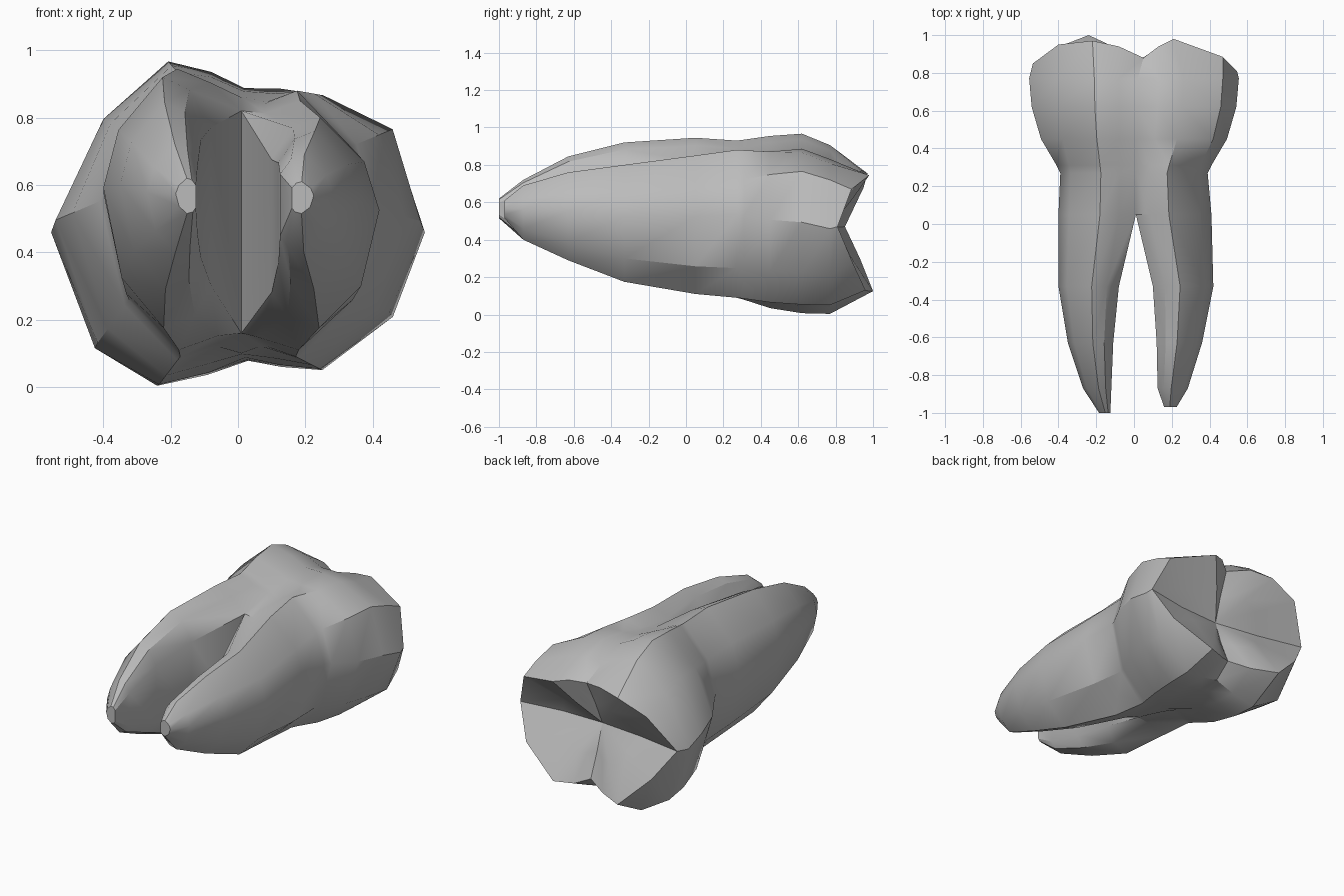
import bpy
import bmesh
import math

cube = bpy.data.objects.get("Cube")
if cube:
    bpy.data.objects.remove(cube, do_unlink=True)

enamel = bpy.data.materials.new("grey enamel")
enamel.use_nodes = True
colour = (0.5, 0.5, 0.5, 1)
enamel.diffuse_color = colour
enamel.node_tree.nodes["Principled BSDF"].inputs["Base Color"].default_value = colour

# Half outlines of the crown (x, z), from the upper groove round to the lower one
OUTLINE = {
    "right": [(.02, .89), (-.08, .94), (-.21, .97), (-.405, .80), (-.555, .49),
              (-.425, .12), (-.24, 0), (-.09, .035), (.03, .08)],
    "left": [(.02, .89), (.13, .89), (.26, .865), (.47, .77), (.555, .49),
             (.46, .22), (.25, .05), (.13, .06), (.03, .08)],
}
# Cusp rims (x, y, z)
RIM = {
    "right": [(.05, .88, .74), (-.08, .94, .77), (-.22, .97, .755), (-.40, .95, .68), (-.535, .85, .47),
              (-.42, .93, .30), (-.24, 1, .125), (-.09, .93, .13), (.03, .87, .16)],
    "left": [(.05, .88, .74), (.13, .94, .76), (.21, .98, .745), (.47, .885, .67), (.545, .81, .47),
             (.45, .89, .28), (.22, .96, .13), (.11, .92, .13), (.03, .87, .16)],
}
# Root section: across from inner to outer side, and up from bottom to top
SECTION = [(0, .80), (.2, .95), (.45, 1), (.86, .79), (1, .56),
           (.83, .20), (.44, 0), (.15, .05), (0, .17)]
# Root rows: y, inner x, outer x, bottom z, top z
ROOT = {
    "right": [(.27, 0, -.39, .09, .93), (.05, 0, -.40, .11, .945), (-.33, -.08, -.40, .175, .92),
              (-.63, -.11, -.35, .29, .845), (-.87, -.12, -.27, .40, .72), (-1, -.125, -.185, .515, .62)],
    "left": [(.27, 0, .39, .09, .88), (.05, 0, .41, .11, .85), (-.33, .10, .42, .175, .80),
             (-.63, .12, .36, .29, .76), (-.87, .125, .285, .40, .69), (-.97, .16, .225, .515, .61)],
}
# Crown wall rows: y, share of the neck shape blended into the outline
CROWN = [(.62, .08), (.45, .38), (.31, .88)]
PIT = (.03, .76, .46)

bm = bmesh.new()


def bridge(a, b, closed=False):
    n = len(a)
    for i in range(n if closed else n - 1):
        j = (i + 1) % n
        bm.faces.new((a[i], a[j], b[j], b[i]))


for side in ("right", "left"):
    # Trunk and root
    roots = []
    for k, (y, inner, outer, low, high) in enumerate(ROOT[side]):
        row = [(inner + (outer - inner) * u, y, low + (high - low) * v) for u, v in SECTION]
        if k < 2:  # both halves share the groove above the fork
            row[0] = (.01, y, .86 - .04 * k)
            row[-1] = (.01, y, .10 + .06 * k)
        roots.append(row)
    # Chewing surface: cusp ridges run down to a central pit
    rim = RIM[side]
    slope = [(PIT[0] + (x - PIT[0]) * .5, .775 + (y - .82) * .65, PIT[2] + (z - PIT[2]) * .5)
             for x, y, z in rim]
    # Crown wall, blending from the full outline to the neck
    wall = [[(x, .77, .45 + (z - .48) * .93) for x, z in OUTLINE[side]]]
    for y, t in CROWN:
        wall.append([(x + (neck[0] - x) * t, y, z + (neck[2] - z) * t)
                     for (x, z), neck in zip(OUTLINE[side], roots[0])])

    rows = [slope, rim] + wall + roots
    rings = [[bm.verts.new(p) for p in row] for row in rows]
    fork = len(rows) - 5
    for k in range(len(rings) - 1):
        bridge(rings[k], rings[k + 1], closed=k >= fork)
    bm.faces.new(rings[-1])
    pit = bm.verts.new(PIT)
    for a, b in zip(rings[0], rings[0][1:]):
        bm.faces.new((pit, a, b))

# Join the two halves
bmesh.ops.remove_doubles(bm, verts=bm.verts, dist=.0005)
bmesh.ops.recalc_face_normals(bm, faces=bm.faces)
mesh = bpy.data.meshes.new("tooth")
bm.to_mesh(mesh)
bm.free()
mesh.materials.append(enamel)
tooth = bpy.data.objects.new("tooth", mesh)
bpy.context.collection.objects.link(tooth)
bpy.context.view_layer.objects.active = tooth
tooth.select_set(True)
bpy.ops.object.shade_smooth_by_angle(angle=math.radians(32))
